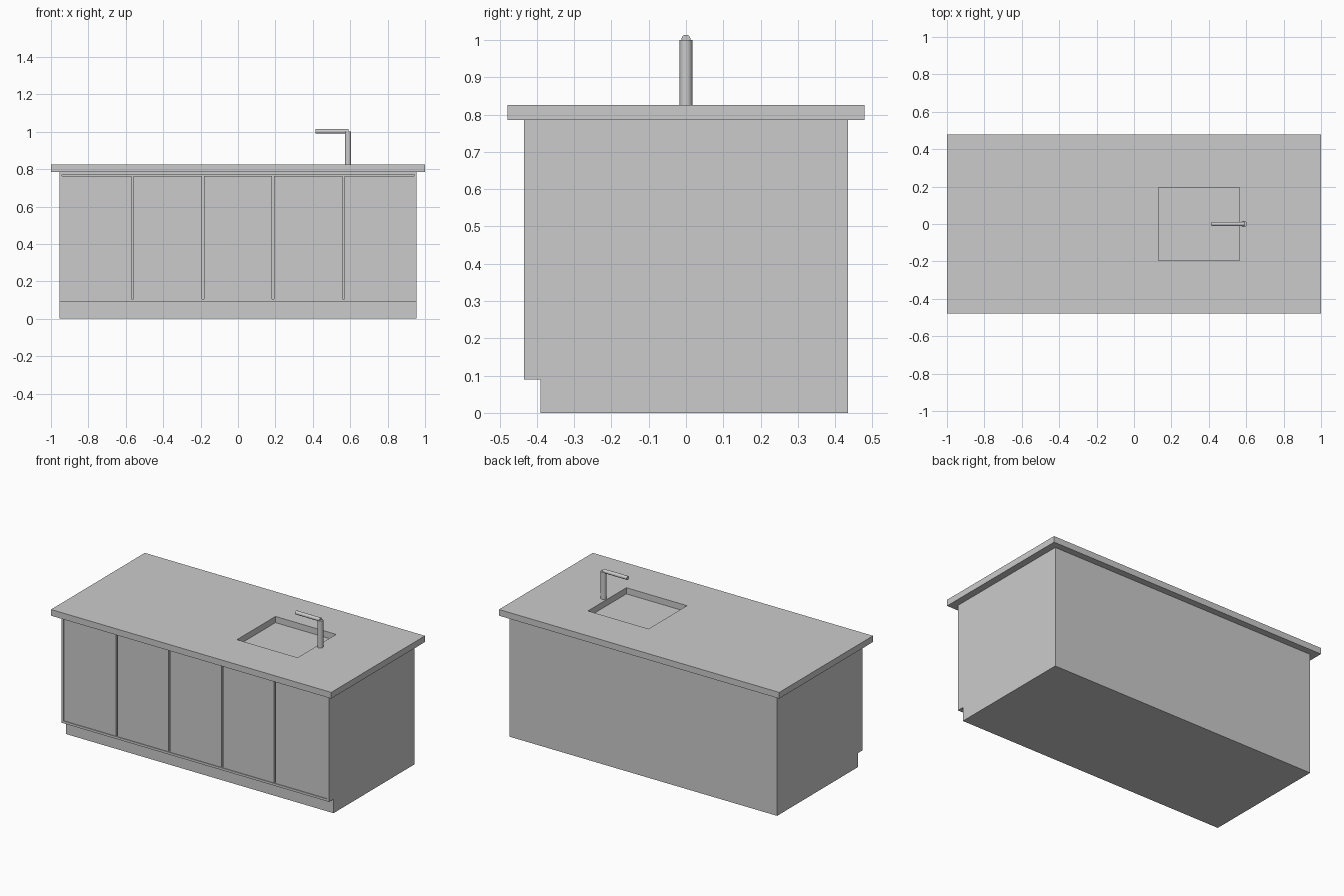
import bpy
import bmesh
from mathutils import Matrix, Vector

cube = bpy.data.objects.get("Cube")
if cube:
    bpy.data.objects.remove(cube, do_unlink=True)

# One plain grey for everything
GREY = (0.6, 0.6, 0.6, 1.0)
grey = bpy.data.materials.new("light_grey")
grey.use_nodes = True
grey.diffuse_color = GREY
grey.node_tree.nodes["Principled BSDF"].inputs["Base Color"].default_value = GREY


def add_object(name, bm):
    bmesh.ops.recalc_face_normals(bm, faces=bm.faces[:])
    mesh = bpy.data.meshes.new(name)
    bm.to_mesh(mesh)
    bm.free()
    mesh.materials.append(grey)
    obj = bpy.data.objects.new(name, mesh)
    bpy.context.collection.objects.link(obj)
    return obj


def box(name, low, high):
    low, high = Vector(low), Vector(high)
    bm = bmesh.new()
    bmesh.ops.create_cube(bm, size=1, matrix=Matrix.Translation((low + high) / 2)
                          @ Matrix.Diagonal((*(high - low), 1)))
    return add_object(name, bm)


def rod(name, start, end, radius):
    start, end = Vector(start), Vector(end)
    axis = end - start
    turn = axis.to_track_quat('Z', 'Y').to_matrix().to_4x4()
    bm = bmesh.new()
    bmesh.ops.create_cone(bm, cap_ends=True, segments=24, radius1=radius, radius2=radius,
                          depth=axis.length, matrix=Matrix.Translation((start + end) / 2) @ turn)
    obj = add_object(name, bm)
    bpy.ops.object.select_all(action='DESELECT')
    obj.select_set(True)
    bpy.context.view_layer.objects.active = obj
    bpy.ops.object.shade_smooth_by_angle()
    return obj


def cut(target, cutter):
    mod = target.modifiers.new("opening", 'BOOLEAN')
    mod.operation = 'DIFFERENCE'
    mod.solver = 'EXACT'
    mod.object = cutter
    cutter.hide_render = True
    cutter.hide_set(True)


# Cabinet body: side profile with a toe recess, swept across the width
HALF, FRONT, BACK, TOP = 0.955, -0.435, 0.435, 0.785
TOE_Y, TOE_Z = -0.39, 0.09
profile = [(TOE_Y, 0), (BACK, 0), (BACK, TOP), (FRONT, TOP), (FRONT, TOE_Z), (TOE_Y, TOE_Z)]
bm = bmesh.new()
side = bm.faces.new([bm.verts.new((-HALF, y, z)) for y, z in profile])
swept = bmesh.ops.extrude_face_region(bm, geom=[side], use_keep_orig=True)
bmesh.ops.translate(bm, vec=(2 * HALF, 0, 0),
                    verts=[v for v in swept["geom"] if isinstance(v, bmesh.types.BMVert)])
cabinet = add_object("cabinet_body", bm)

# Shallow pocket in the front that holds the doors
DOOR_HALF, DOOR_LOW, DOOR_HIGH, GAP = 0.94, 0.105, 0.772, 0.01
cut(cabinet, box("door_pocket_cutter", (-DOOR_HALF, FRONT - 0.05, DOOR_LOW),
                 (DOOR_HALF, FRONT + 0.025, DOOR_HIGH)))

# Five equal doors with narrow gaps between and above them
COUNT = 5
pitch = 2 * DOOR_HALF / COUNT
for i in range(COUNT):
    left = -DOOR_HALF + i * pitch + (GAP / 2 if i else 0)
    right = -DOOR_HALF + (i + 1) * pitch - (GAP / 2 if i < COUNT - 1 else 0)
    box(f"door_{i + 1}", (left, FRONT + 0.004, DOOR_LOW), (right, FRONT + 0.025, DOOR_HIGH - GAP))

# Countertop with a square sink opening
counter = box("countertop", (-1, -0.478, TOP), (1, 0.478, 0.825))
cut(counter, box("sink_cutter", (0.13, -0.196, TOP - 0.05), (0.563, 0.196, 0.9)))

# Tap: upright stem and a level spout over the sink
rod("tap_stem", (0.588, 0, 0.825), (0.588, 0, 1.0), 0.017)
rod("tap_spout", (0.415, 0, 1.002), (0.59, 0, 1.002), 0.012)
